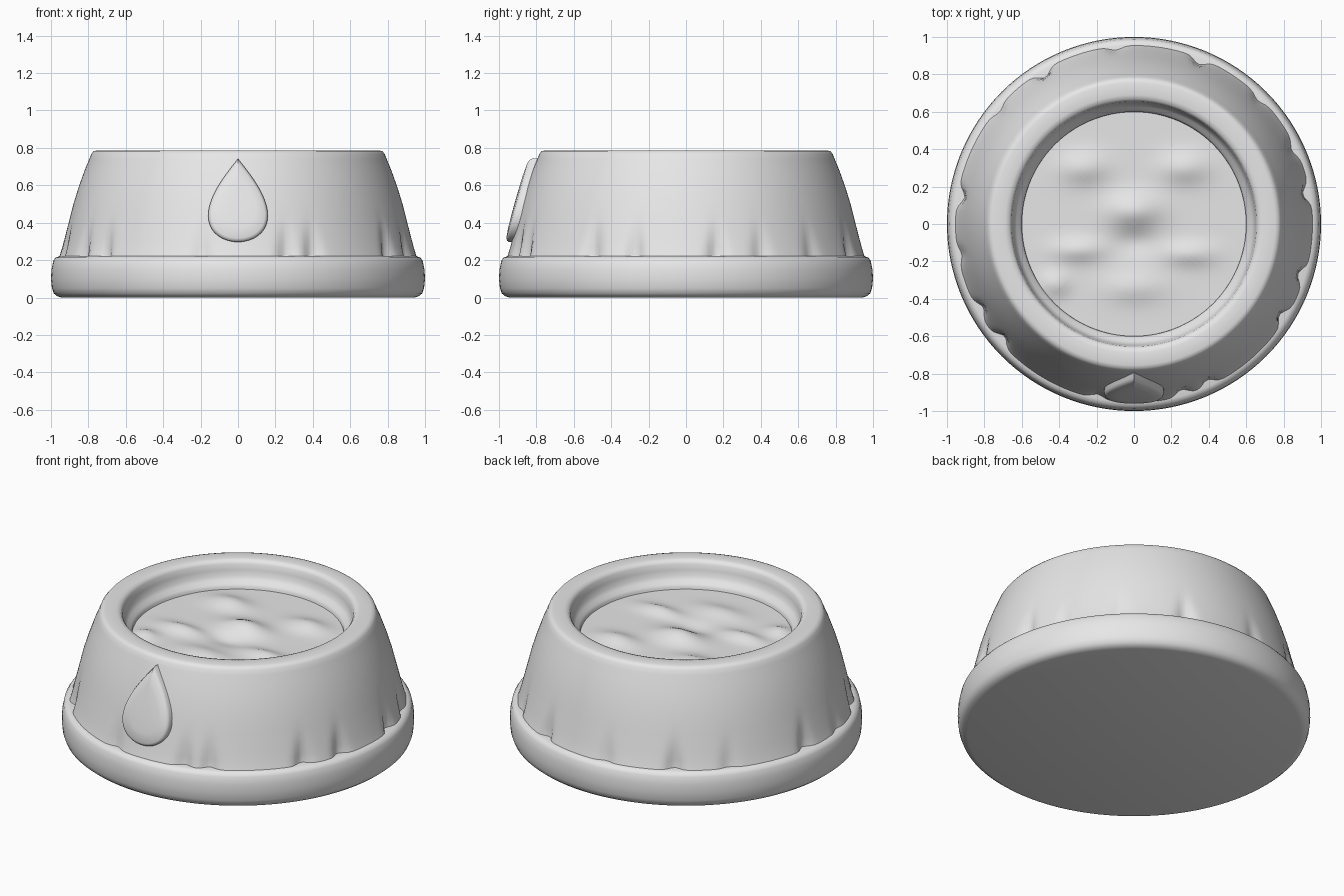
import bpy, bmesh, math

if "Cube" in bpy.data.objects:
    bpy.data.objects.remove(bpy.data.objects["Cube"], do_unlink=True)

grey = bpy.data.materials.new("light_grey")
grey.use_nodes = True
grey.diffuse_color = (0.8, 0.8, 0.8, 1)
grey.node_tree.nodes["Principled BSDF"].inputs["Base Color"].default_value = (0.8, 0.8, 0.8, 1)


def finish(name, bm, angle):
    """Turn a bmesh into a named, smooth shaded grey object."""
    bmesh.ops.recalc_face_normals(bm, faces=bm.faces[:])
    mesh = bpy.data.meshes.new(name)
    bm.to_mesh(mesh)
    bm.free()
    mesh.materials.append(grey)
    obj = bpy.data.objects.new(name, mesh)
    bpy.context.collection.objects.link(obj)
    bpy.ops.object.select_all(action="DESELECT")
    obj.select_set(True)
    bpy.context.view_layer.objects.active = obj
    bpy.ops.object.shade_smooth_by_angle(angle=math.radians(angle))


def skin(rings, cap_start=False, cap_end=False):
    """Bridge closed rings of points with quads."""
    bm = bmesh.new()
    loops = [[bm.verts.new(p) for p in ring] for ring in rings]
    count = len(loops[0])
    for a, b in zip(loops, loops[1:]):
        for i in range(count):
            j = (i + 1) % count
            bm.faces.new((a[i], a[j], b[j], b[i]))
    if cap_start:
        bm.faces.new(loops[0])
    if cap_end:
        bm.faces.new(loops[-1])
    return bm


def lathe(profile, segments, shape=lambda r, z, t: (r, z)):
    """Spin a profile into rings, bending each point with the shape rule."""
    rings = []
    for r, z in profile:
        ring = []
        for i in range(segments):
            t = math.tau * i / segments
            rr, zz = shape(r, z, t)
            ring.append((rr * math.cos(t), rr * math.sin(t), zz))
        rings.append(ring)
    return rings


# Rounded base band
band = [(0.945, 0), (0.967, 0.007), (0.985, 0.022), (0.995, 0.05), (1, 0.1),
        (0.997, 0.15), (0.988, 0.195), (0.976, 0.213), (0.955, 0.221), (0.88, 0.221)]
finish("base_band", skin(lathe(band, 128), True, True), 50)

# Sloping wall with soft folds that widen towards the band: angle, depth
FOLDS = [(10, .04), (25, .025), (45, .02), (68, .035), (96, .02), (121, .04), (140, .02),
         (171, .04), (190, .02), (209, .035), (221, .04), (258, .025), (286, .035),
         (295, .035), (328, .04), (343, .04)]


def pinch(r, z, t):
    height = max(0, min(1, (0.43 - z) / 0.21))
    if height == 0:
        return r, z
    for angle, depth in FOLDS:
        gap = (t - math.radians(angle) + math.pi) % math.tau - math.pi
        width = 0.022 + 0.026 * height
        r -= depth * height ** 1.4 * math.exp(-(gap / width) ** 2)
    return r, z


wall = [(0.96, 0.205), (0.953, 0.225), (0.939, 0.27), (0.926, 0.32), (0.913, 0.37),
        (0.9, 0.42), (0.88, 0.5), (0.852, 0.59), (0.82, 0.68), (0.795, 0.74),
        (0.784, 0.768), (0.772, 0.782), (0.755, 0.787), (0.69, 0.787), (0.667, 0.782),
        (0.655, 0.765), (0.649, 0.73), (0.642, 0.695), (0.628, 0.675), (0.61, 0.66),
        (0.6, 0.645), (0.597, 0.58)]
finish("bowl_wall", skin(lathe(wall, 240, pinch)), 60)

# Rippled water: x, y, width, depth and height of each swell
SWELLS = [(0, 0.07, .14, .09, .05), (0.27, 0.3, .13, .08, .035), (-0.27, 0.3, .13, .08, .035),
          (0.3, -0.16, .14, .06, .03), (-0.3, -0.14, .14, .06, .03),
          (0, -0.34, .16, .08, .025), (-0.42, -0.32, .07, .06, .03), (0, -0.1, .12, .07, -.02)]


def ripple(r, z, t):
    x, y = r * math.cos(t), r * math.sin(t)
    for cx, cy, wx, wy, h in SWELLS:
        z += h * math.exp(-((x - cx) / wx) ** 2 - ((y - cy) / wy) ** 2)
    return r, z


disc = [(0.605 * (1 - k / 24), 0.632) for k in range(24)]
finish("water", skin(lathe(disc, 96, ripple), cap_end=True), 60)

# Raised teardrop badge leaning with the front wall
badge = []
for scale, lift in [(1, -0.06), (1, 0.0), (0.97, 0.012), (0.9, 0.02), (0.6, 0.026), (0.2, 0.028)]:
    ring = []
    for i in range(64):
        t = math.tau * i / 64
        x = 0.213 * math.sin(t) * math.sin(t / 2) ** 1.15 * scale
        z = 0.5 + (0.02 + 0.223 * math.cos(t)) * scale
        ring.append((x, -(0.94 - (z - 0.32) * 0.28 + lift), z))
    badge.append(ring)
finish("teardrop_badge", skin(badge, True, True), 50)
